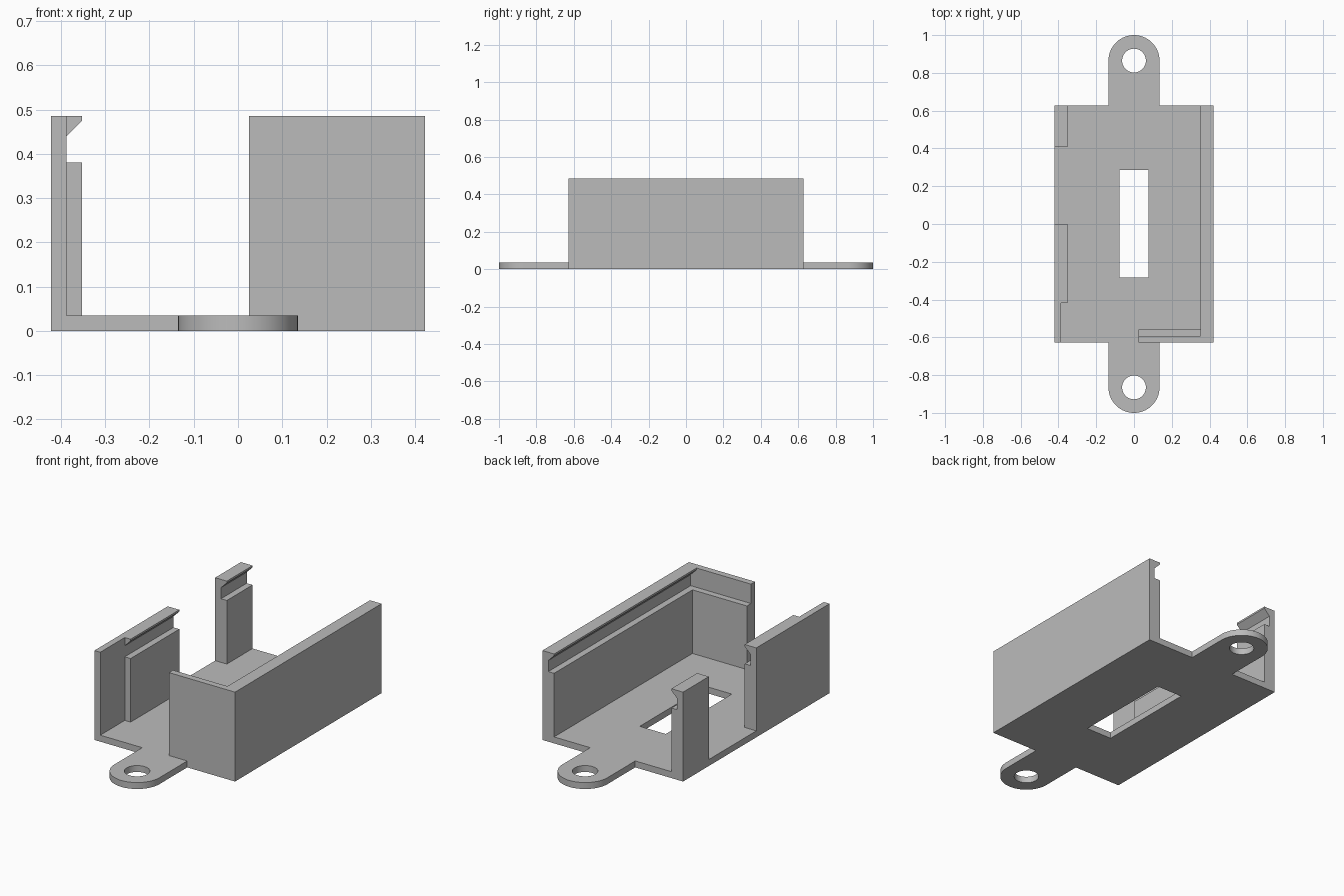
import bpy, bmesh, math

if "Cube" in bpy.data.objects:
    bpy.data.objects.remove(bpy.data.objects["Cube"])

# Main sizes
W, L = 0.422, 0.628          # half width and half length of the tray
T, H = 0.035, 0.485          # sheet thickness and total height
LEDGE = 0.38                 # height of the inner ledge
EAR_R, EAR_Y, HOLE_R = 0.135, 0.865, 0.063

grey = bpy.data.materials.new("plain grey")
grey.use_nodes = True
color = (0.5, 0.5, 0.5, 1)
grey.diffuse_color = color
grey.node_tree.nodes["Principled BSDF"].inputs["Base Color"].default_value = color


def finish(name, bm):
    bmesh.ops.recalc_face_normals(bm, faces=bm.faces)
    mesh = bpy.data.meshes.new(name)
    bm.to_mesh(mesh)
    bm.free()
    mesh.materials.append(grey)
    obj = bpy.data.objects.new(name, mesh)
    bpy.context.collection.objects.link(obj)
    return obj


def prism(name, points, direction):
    """Extrude a closed 3D outline along a direction."""
    bm = bmesh.new()
    face = bm.faces.new([bm.verts.new(p) for p in points])
    new = bmesh.ops.extrude_face_region(bm, geom=[face])["geom"]
    bmesh.ops.translate(bm, vec=direction,
                        verts=[v for v in new if isinstance(v, bmesh.types.BMVert)])
    return finish(name, bm)


def side_wall(name, profile, side, y0, y1):
    points = [(side * (W - inset), y0, z) for inset, z in profile]
    return prism(name, points, (0, y1 - y0, 0))


def arc(cy, radius, start, sweep, steps):
    return [(radius * math.cos(start + sweep * i / steps),
             cy + radius * math.sin(start + sweep * i / steps))
            for i in range(steps + 1)]


# Base plate with two rounded ears, screw holes and a slot
outline = [(W, -L), (W, L), (EAR_R, L)]
outline += arc(EAR_Y, EAR_R, 0, math.pi, 40)
outline += [(-EAR_R, L), (-W, L), (-W, -L), (-EAR_R, -L)]
outline += arc(-EAR_Y, EAR_R, math.pi, math.pi, 40)
outline += [(EAR_R, -L)]
slot = [(-0.078, -0.282), (0.078, -0.282), (0.078, 0.285), (-0.078, 0.285)]
holes = [arc(s * EAR_Y, HOLE_R, 0, math.tau, 48)[:-1] for s in (-1, 1)]

bm = bmesh.new()
for loop in [outline, slot] + holes:
    verts = [bm.verts.new((x, y, 0)) for x, y in loop]
    for a, b in zip(verts, verts[1:] + verts[:1]):
        bm.edges.new((a, b))
bmesh.ops.triangle_fill(bm, edges=bm.edges[:], use_beauty=True, normal=(0, 0, 1))
new = bmesh.ops.extrude_face_region(bm, geom=bm.faces[:])["geom"]
bmesh.ops.translate(bm, vec=(0, 0, T),
                    verts=[v for v in new if isinstance(v, bmesh.types.BMVert)])
base = finish("base_plate", bm)
bpy.context.view_layer.objects.active = base
base.select_set(True)
bpy.ops.object.shade_smooth_by_angle(angle=math.radians(30))

# Wall profiles as (inset from the outside, height)
plain = [(0, T), (0, H), (T, H), (T, T)]
ledged = [(0, T), (0, H), (T, H), (T, LEDGE), (2 * T, LEDGE), (2 * T, T)]
hooked = [(0, T), (0, H), (2 * T, H), (2 * T, 0.475), (T, 0.44),
          (T, LEDGE), (2 * T, LEDGE), (2 * T, T)]

# Long wall on the left, two separate clips on the right
side_wall("left_wall", hooked, 1, -L + T, L)
side_wall("right_front_wall", plain, -1, -L, -0.418)
side_wall("right_front_clip", hooked, -1, -0.418, 0)
side_wall("right_back_clip", hooked, -1, 0.407, L)

# Partial front wall with an inner ledge and no hook
front = [(0.025, -L + inset, z) for inset, z in ledged]
prism("front_wall", front, (W - 2 * T - 0.025, 0, 0))
corner = [(W - 2 * T, -L + inset, z) for inset, z in plain]
prism("front_corner", corner, (2 * T, 0, 0))
